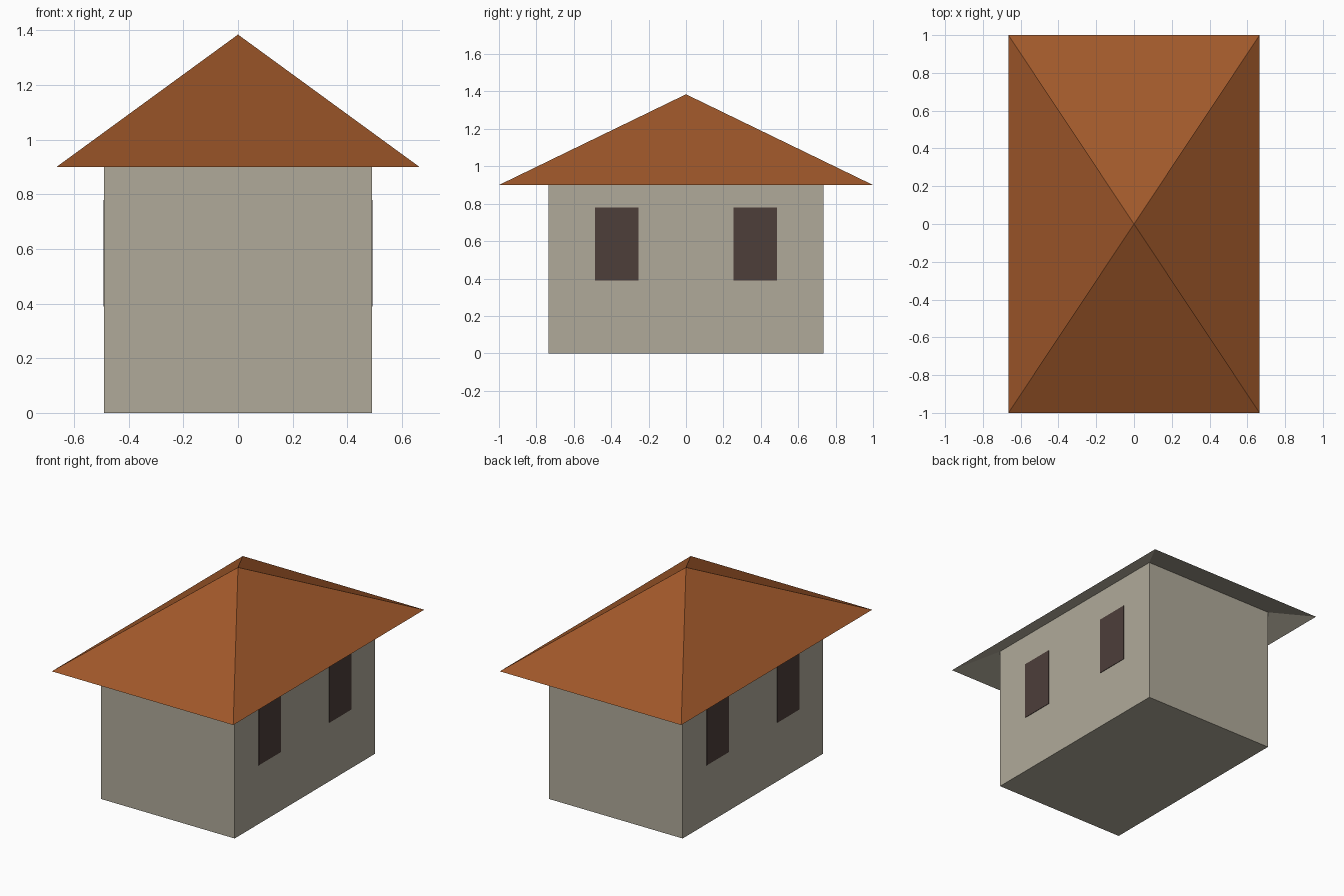
import bpy, bmesh

if "Cube" in bpy.data.objects:
    bpy.data.objects.remove(bpy.data.objects["Cube"])

EAVE_X, EAVE_Y, EAVE_Z = 0.665, 1.0, 0.9
WALL_X, WALL_Y, WALL_Z = 0.49, 0.735, 0.985
PEAK = 1.385


def srgb(r, g, b):
    return tuple((c / 255 / 12.92) if c < 11 else ((c / 255 + 0.055) / 1.055) ** 2.4 for c in (r, g, b)) + (1.0,)


def material(name, rgb):
    m = bpy.data.materials.new(name)
    m.diffuse_color = srgb(*rgb)
    m.use_nodes = True
    m.node_tree.nodes["Principled BSDF"].inputs["Base Color"].default_value = m.diffuse_color
    return m


STONE = material("beige stone", (176, 170, 154))
TILE = material("orange brown tile", (160, 88, 42))
DARK = material("dark window", (77, 62, 58))


def finish(name, bm, mats):
    mesh = bpy.data.meshes.new(name)
    bm.to_mesh(mesh)
    bm.free()
    for m in mats:
        mesh.materials.append(m)
    obj = bpy.data.objects.new(name, mesh)
    bpy.context.collection.objects.link(obj)
    return obj


def box(name, center, size, mat):
    bm = bmesh.new()
    bmesh.ops.create_cube(bm, size=1)
    for v in bm.verts:
        v.co = [c + p * s for c, p, s in zip(center, v.co, size)]
    return finish(name, bm, [mat])


# walls, running up under the sloping eaves
box("walls", (0, 0, WALL_Z / 2), (2 * WALL_X, 2 * WALL_Y, WALL_Z), STONE)

# hipped roof: tiled pyramid above, sloping soffit back to the wall tops
bm = bmesh.new()


def ring(x, y, z):
    return [bm.verts.new((sx * x, sy * y, z)) for sx, sy in ((-1, -1), (1, -1), (1, 1), (-1, 1))]


eave = ring(EAVE_X, EAVE_Y, EAVE_Z)
inner = ring(WALL_X, WALL_Y, WALL_Z)
peak = bm.verts.new((0, 0, PEAK))
for i in range(4):
    j = (i + 1) % 4
    bm.faces.new((eave[i], eave[j], peak))
    bm.faces.new((eave[j], eave[i], inner[i], inner[j])).material_index = 1
finish("roof", bm, [TILE, STONE])

# two windows on each long side
for side, sx in (("left", -1), ("right", 1)):
    for end, sy in (("front", -1), ("back", 1)):
        box(f"{side}_{end}_window", (sx * WALL_X, sy * 0.37, 0.585), (0.006, 0.232, 0.39), DARK)
